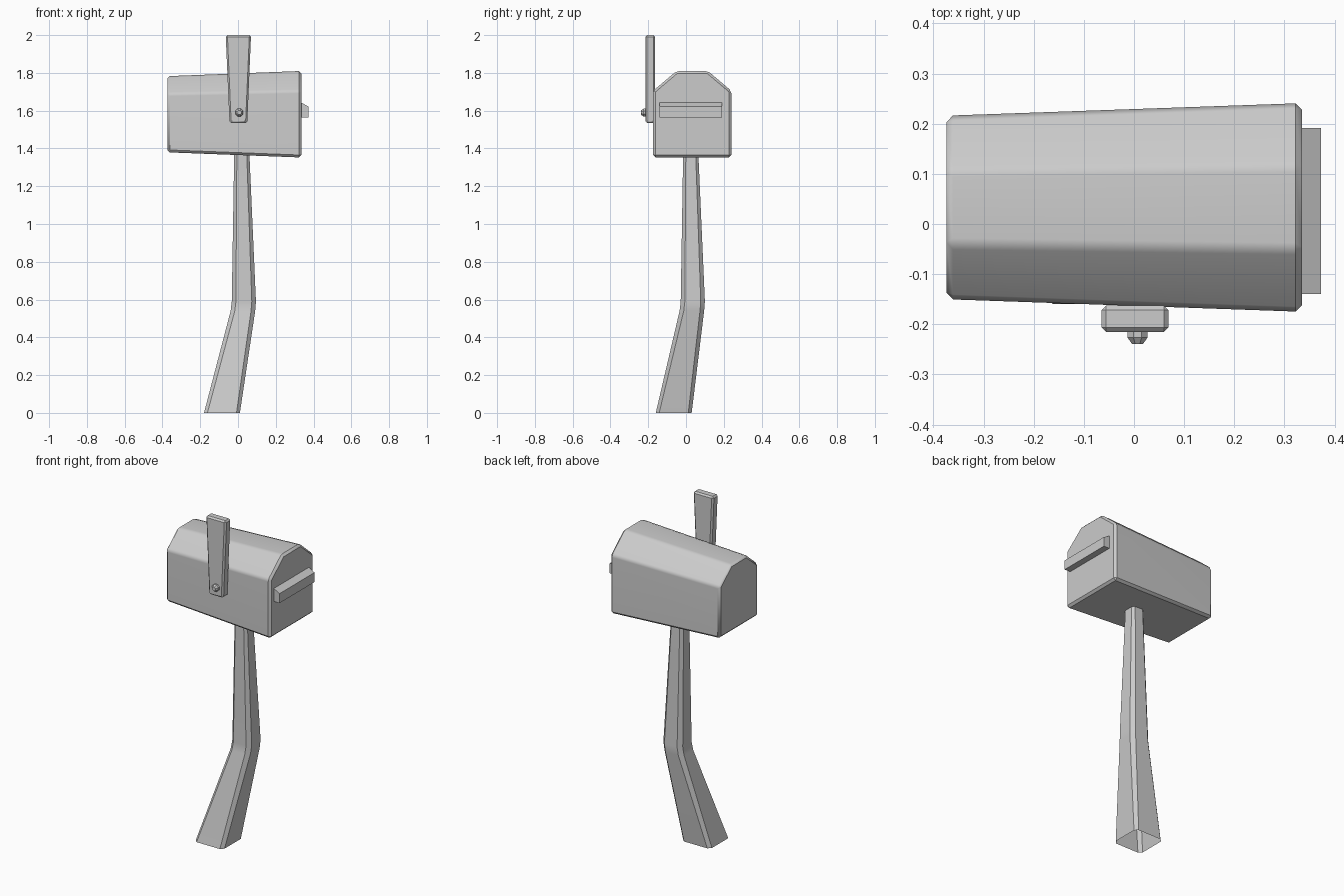
import bpy, bmesh
from math import cos, sin, pi, radians

if "Cube" in bpy.data.objects:
    bpy.data.objects.remove(bpy.data.objects["Cube"])


def loft(name, rings, bevel=0.0, caps=(True, True)):
    """Skin a list of equal-length point rings, optionally bevel every edge."""
    bm = bmesh.new()
    rows = [[bm.verts.new(p) for p in ring] for ring in rings]
    n = len(rows[0])
    for a, b in zip(rows, rows[1:]):
        for i in range(n):
            j = (i + 1) % n
            bm.faces.new((a[i], a[j], b[j], b[i]))
    if caps[0]:
        bm.faces.new(rows[0][::-1])
    if caps[1]:
        bm.faces.new(rows[-1])
    bmesh.ops.recalc_face_normals(bm, faces=bm.faces)
    if bevel:
        bmesh.ops.bevel(bm, geom=bm.edges[:], offset=bevel, segments=1,
                        profile=0.5, affect='EDGES')
    me = bpy.data.meshes.new(name)
    bm.to_mesh(me)
    bm.free()
    me.shade_smooth()
    me.set_sharp_from_angle(angle=radians(35))
    ob = bpy.data.objects.new(name, me)
    bpy.context.collection.objects.link(ob)
    wn = ob.modifiers.new("flat_normals", 'WEIGHTED_NORMAL')
    wn.keep_sharp = True
    return ob


def chamfered_square(cx, cy, z, h, c):
    k = h - c
    pts = [(h, -k), (h, k), (k, h), (-k, h), (-h, k), (-h, -k), (-k, -h), (k, -h)]
    return [(cx + x, cy + y, z) for x, y in pts]


# mailbox body: six-sided section, tapering to the left end
def body_section(x, s):
    half = [(0.208, -0.229), (0.208, 0.124), (0.084, 0.229)]
    pts = half + [(-y, z) for y, z in reversed(half)]
    return [(x, 0.033 + y * s, 1.581 + z * s) for y, z in pts]


loft("mailbox_body", [body_section(-0.374, 0.88), body_section(0.335, 1.0)], bevel=0.013)

# bent post, open at the foot
loft("post", [
    chamfered_square(-0.085, -0.065, 0.0, 0.095, 0.018),
    chamfered_square(0.026, 0.031, 0.54, 0.065, 0.022),
    chamfered_square(0.031, 0.036, 0.59, 0.064, 0.022),
    chamfered_square(0.020, 0.025, 1.38, 0.040, 0.014),
], caps=(False, True))


# signal flag, wider at the top
def flag_section(z, w):
    return [(x + 0.002, y, z) for x, y in
            ((-w, -0.215), (w, -0.215), (w, -0.163), (-w, -0.163))]


loft("flag", [flag_section(1.535, 0.047), flag_section(2.0, 0.067)], bevel=0.009)


# flag bolt with tapered head
def bolt_ring(y, r):
    return [(0.007 + r * cos(pi * (i + 0.5) / 4), y, 1.59 + r * sin(pi * (i + 0.5) / 4))
            for i in range(8)]


loft("flag_bolt", [bolt_ring(-0.205, 0.022), bolt_ring(-0.226, 0.022),
                   bolt_ring(-0.239, 0.012)])


# door handle bar with a sloping top
def handle_section(y):
    return [(x, y, z) for x, z in
            ((0.325, 1.565), (0.373, 1.565), (0.373, 1.622), (0.325, 1.648))]


loft("door_handle", [handle_section(-0.14), handle_section(0.191)])
